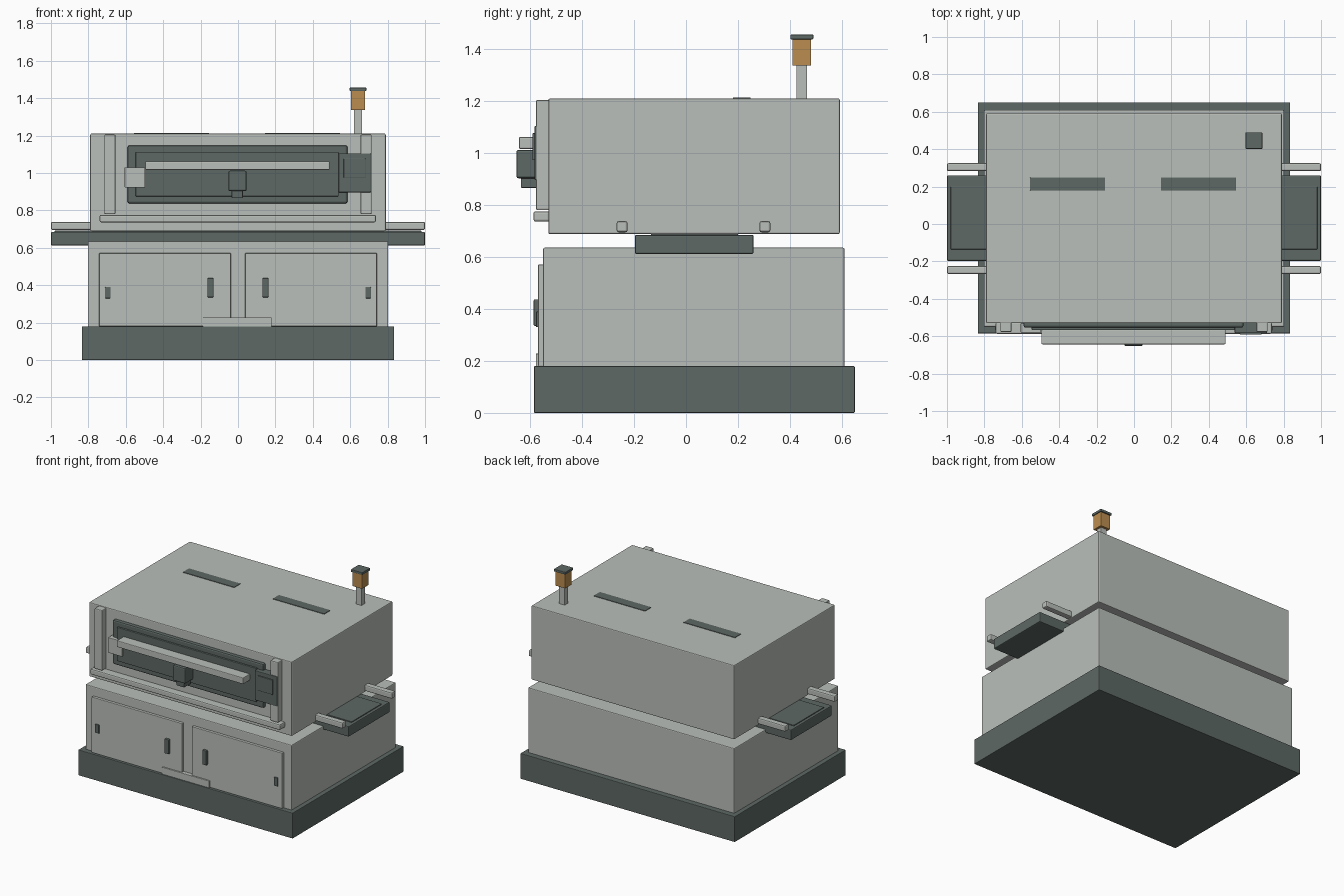
import bpy

cube = bpy.data.objects.get("Cube")
if cube:
    bpy.data.objects.remove(cube, do_unlink=True)


def material(name, colour):
    m = bpy.data.materials.new(name)
    m.use_nodes = True
    m.diffuse_color = (*colour, 1)
    m.node_tree.nodes["Principled BSDF"].inputs["Base Color"].default_value = (*colour, 1)
    return m


LIGHT = material("light grey metal", (0.49, 0.52, 0.49))
DARK = material("dark grey metal", (0.11, 0.14, 0.13))
AMBER = material("amber lamp", (0.50, 0.27, 0.08))


def box(name, x, y, z, mat, bevel=0.004):
    """Box given by its (min, max) extents, with softened edges."""
    spans = (x, y, z)
    bpy.ops.mesh.primitive_cube_add(size=1, location=[(a + b) / 2 for a, b in spans])
    ob = bpy.context.object
    ob.name = name
    ob.scale = [b - a for a, b in spans]
    bpy.ops.object.transform_apply(location=False, rotation=False, scale=True)
    ob.data.materials.append(mat)
    if bevel:
        mod = ob.modifiers.new("soft edges", "BEVEL")
        mod.width = bevel
        mod.segments = 2
    return ob


def pair(name, x, y, z, mat, bevel=0.004):
    """Box on the +x side and its mirror image."""
    box("left_" + name, x, y, z, mat, bevel)
    box("right_" + name, (-x[1], -x[0]), y, z, mat, bevel)


# Main stack: plinth, cabinet, cross shelf, oven body
box("plinth", (-0.835, 0.835), (-0.585, 0.65), (0, 0.18), DARK)
box("lower_cabinet", (-0.803, 0.803), (-0.55, 0.61), (0.17, 0.636), LIGHT, 0.006)
box("side_shelf", (-1, 1), (-0.197, 0.26), (0.612, 0.685), DARK, 0.006)
box("shelf_top_panel", (-0.98, 0.98), (-0.135, 0.2), (0.68, 0.691), DARK, 0.002)
box("oven_body", (-0.79, 0.79), (-0.53, 0.592), (0.688, 1.21), LIGHT, 0.006)

# Side rails beside the shelf
for place, y in (("front", -0.246), ("rear", 0.304)):
    pair(place + "_side_rail", (0.77, 1), (y - 0.021, y + 0.021), (0.695, 0.738), LIGHT, 0.008)

# Cabinet doors, pulls and hinges
pair("cabinet_door", (0.038, 0.742), (-0.569, -0.545), (0.18, 0.571), LIGHT, 0.003)
pair("door_pull", (0.131, 0.163), (-0.586, -0.56), (0.335, 0.437), DARK)
pair("door_hinge", (0.681, 0.711), (-0.577, -0.56), (0.33, 0.39), DARK, 0.003)
box("toe_plate", (-0.187, 0.18), (-0.578, -0.545), (0.178, 0.228), LIGHT, 0.002)

# Oven front frame
pair("front_post", (0.655, 0.715), (-0.577, -0.52), (0.78, 1.205), LIGHT, 0.006)
box("lower_front_rail", (-0.74, 0.737), (-0.587, -0.525), (0.736, 0.776), LIGHT, 0.008)

# Oven door with handle and latch
box("oven_door", (-0.59, 0.585), (-0.554, -0.52), (0.837, 1.148), DARK, 0.01)
box("oven_door_panel", (-0.547, 0.538), (-0.567, -0.54), (0.875, 1.112), DARK, 0.003)
box("door_handle_bar", (-0.495, 0.49), (-0.643, -0.565), (1.016, 1.062), LIGHT, 0.005)
box("door_hinge_bracket", (-0.606, -0.497), (-0.58, -0.53), (0.922, 1.03), LIGHT, 0.003)
box("door_latch", (-0.051, 0.046), (-0.653, -0.56), (0.903, 1.012), DARK, 0.008)
box("latch_tip", (-0.034, 0.026), (-0.636, -0.56), (0.866, 0.91), DARK)

# Control box at the right end of the door
box("control_box", (0.538, 0.711), (-0.583, -0.525), (0.896, 1.105), DARK)
box("control_panel", (0.565, 0.682), (-0.591, -0.575), (0.973, 1.077), DARK, 0.003)

# Roof vents
for side, x in (("left", 0.345), ("right", -0.355)):
    box(side + "_roof_vent", (x - 0.2, x + 0.2), (0.18, 0.248), (1.2, 1.214), DARK, 0.001)

# Signal lamp
box("lamp_stem", (0.619, 0.664), (0.425, 0.466), (1.2, 1.34), LIGHT, 0.002)
box("lamp_body", (0.603, 0.68), (0.409, 0.482), (1.337, 1.44), AMBER, 0.002)
box("lamp_cap", (0.597, 0.686), (0.402, 0.49), (1.438, 1.456), DARK, 0.003)
